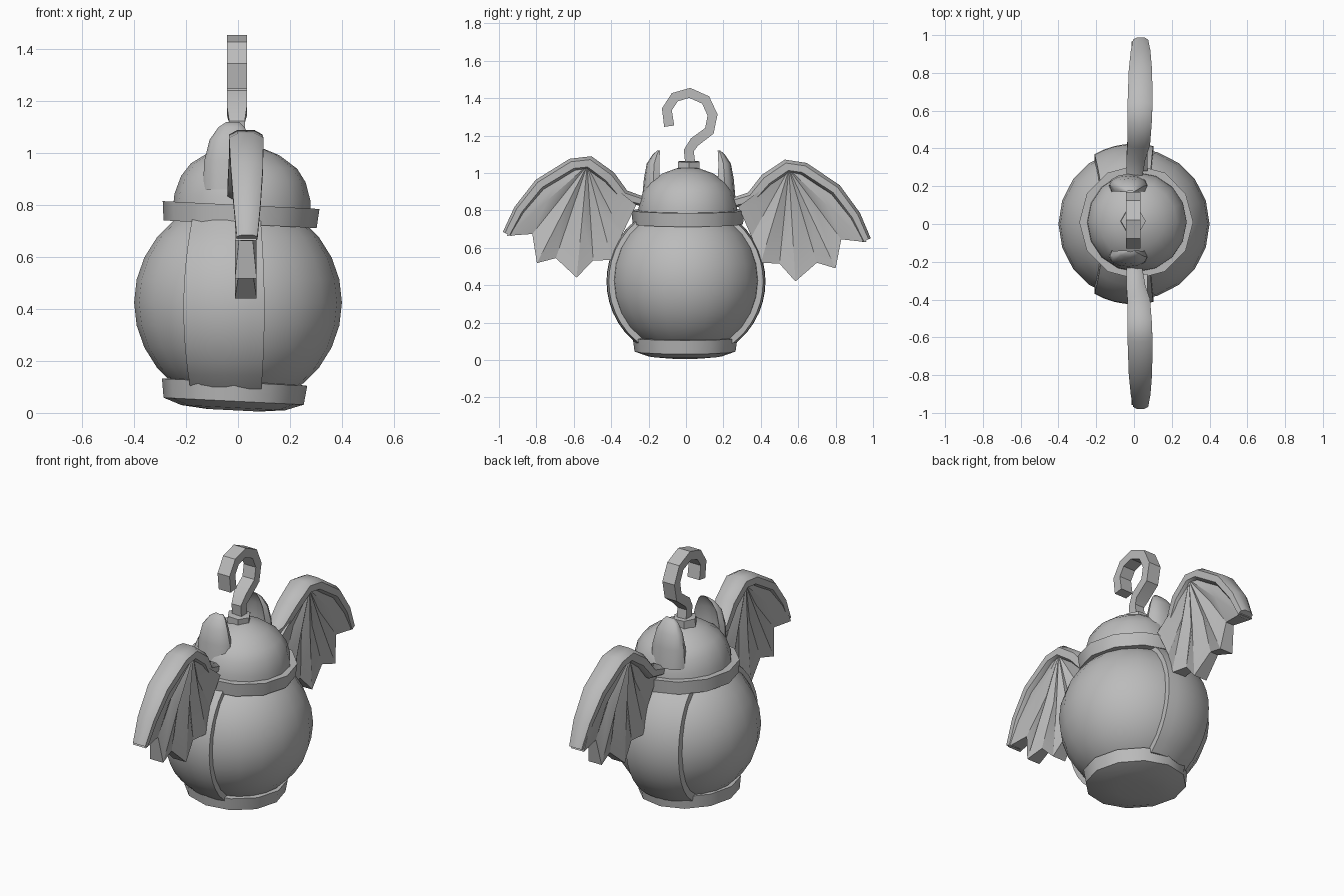
import bpy
import bmesh
from math import cos, sin, pi, sqrt, radians
from mathutils import Vector, Matrix

default = bpy.data.objects.get("Cube")
if default:
    bpy.data.objects.remove(default)

GREY = (0.5, 0.5, 0.5, 1)
grey = bpy.data.materials.new("plain grey")
grey.use_nodes = True
grey.diffuse_color = GREY
grey.node_tree.nodes["Principled BSDF"].inputs["Base Color"].default_value = GREY

TILT = Matrix.Rotation(0.05, 4, "Y")


def finish(name, bm, angle=35):
    bmesh.ops.remove_doubles(bm, verts=bm.verts, dist=0.0005)
    bmesh.ops.recalc_face_normals(bm, faces=bm.faces)
    mesh = bpy.data.meshes.new(name)
    bm.to_mesh(mesh)
    bm.free()
    mesh.materials.append(grey)
    obj = bpy.data.objects.new(name, mesh)
    bpy.context.collection.objects.link(obj)
    bpy.ops.object.select_all(action="DESELECT")
    obj.select_set(True)
    bpy.context.view_layer.objects.active = obj
    bpy.ops.object.shade_smooth_by_angle(angle=radians(angle))
    return obj


def loft(name, rings, angle=35):
    """Join closed rings of points and cap both ends."""
    bm = bmesh.new()
    loops = [[bm.verts.new(p) for p in ring] for ring in rings]
    n = len(loops[0])
    for a, b in zip(loops, loops[1:]):
        for i in range(n):
            j = (i + 1) % n
            bm.faces.new((a[i], a[j], b[j], b[i]))
    bm.faces.new(loops[0])
    bm.faces.new(loops[-1])
    return finish(name, bm, angle)


def lathe(name, profile, centre, sides, angle=35):
    """Turn (radius, height) points about a slightly tilted axis."""
    rings = []
    for r, z in profile:
        ring = [Vector((r * cos(2 * pi * i / sides), r * sin(2 * pi * i / sides), z))
                for i in range(sides)]
        rings.append([TILT @ p + Vector(centre) for p in ring])
    return loft(name, rings, angle)


def sweep(name, path, section, place, angle=35):
    """Sweep a section along (y, z, half width, half depth, x) points."""
    rings = []
    for i, (y, z, w, d, x) in enumerate(path):
        a, b = path[max(i - 1, 0)], path[min(i + 1, len(path) - 1)]
        t = Vector((b[0] - a[0], b[1] - a[1])).normalized()
        rings.append([place(x + d * u, y - t.y * w * v, z + t.x * w * v) for u, v in section])
    return loft(name, rings, angle)


def stay(x, y, z):
    return Vector((x, y, z))


# Round body
bm = bmesh.new()
bmesh.ops.create_uvsphere(bm, u_segments=20, v_segments=14, radius=0.4,
                          matrix=Matrix.Translation((0, 0, 0.425)))
finish("body", bm)

# Base foot, lid rim, dome and hook socket
lathe("base_foot", [(0.1, -0.07), (0.2, -0.06), (0.27, -0.035), (0.28, 0.038), (0.2, 0.045)],
      (-0.015, -0.005, 0.08), 12)
lathe("lid_rim", [(0.22, -0.037), (0.295, -0.037), (0.302, 0.037), (0.25, 0.037)],
      (0.01, 0.01, 0.763), 12)
lathe("lid_dome", [(0.265, -0.02), (0.262, 0.04), (0.24, 0.11), (0.205, 0.16), (0.135, 0.208),
                   (0.06, 0.235), (0.01, 0.24)], (0.015, 0.01, 0.79), 16, 45)
lathe("hook_socket", [(0.066, -0.04), (0.066, 0.03), (0.05, 0.033)], (-0.005, 0.015, 1.03), 6)

# Hanging hook
square = [(-1, -1), (1, -1), (1, 1), (-1, 1)]
hook = [(0.025, 1.03), (0.015, 1.12), (0.045, 1.165), (0.125, 1.225), (0.142, 1.31),
        (0.105, 1.39), (0.02, 1.428), (-0.06, 1.405), (-0.102, 1.34), (-0.09, 1.25)]
sweep("hook", [(y, z, 0.027, 0.03 if z < 1.15 else 0.039, -0.004) for y, z in hook],
      square, stay, 25)


# Side straps hugging the body
def strap(name, side):
    bm = bmesh.new()
    rows, cols = 12, 6
    inner, outer = [], []
    for radius, grid in ((0.385, inner), (0.425, outer)):
        for r in range(rows + 1):
            z = 0.09 + 0.66 * r / rows
            bulge = 1 - ((z - 0.4) / 0.4) ** 2
            left, right = -0.165 - 0.045 * bulge, 0.082 + 0.02 * bulge
            row = []
            for c in range(cols + 1):
                x = left + (right - left) * c / cols
                y = sqrt(max(radius ** 2 - x * x - (z - 0.42) ** 2, 0.01))
                row.append(bm.verts.new((x, side * y, z)))
            grid.append(row)
    for grid in (inner, outer):
        for a, b in zip(grid, grid[1:]):
            for c in range(cols):
                bm.faces.new((a[c], a[c + 1], b[c + 1], b[c]))
    for c in (0, cols):
        for r in range(rows):
            bm.faces.new((inner[r][c], inner[r + 1][c], outer[r + 1][c], outer[r][c]))
    for r in (0, rows):
        for c in range(cols):
            bm.faces.new((inner[r][c], inner[r][c + 1], outer[r][c + 1], outer[r][c]))
    finish(name, bm)


# Cupped ears, hollow on the side facing the hook
def ear(name, side):
    rings = []
    for x, y, z, rx, ry in [(-0.03, 0.19, 0.86, 0.105, 0.06), (-0.03, 0.19, 0.97, 0.1, 0.05),
                            (-0.03, 0.185, 1.05, 0.08, 0.04), (-0.025, 0.17, 1.1, 0.05, 0.022),
                            (-0.02, 0.16, 1.12, 0.025, 0.008)]:
        ring = []
        for i in range(12):
            a = 2 * pi * i / 12
            s = sin(a)
            dy = ry * s if s > 0 else ry * (-1 + 1.3 * s * s) * (abs(cos(a)) < 0.95)
            ring.append((x + rx * cos(a), 0.015 + side * (y + dy), z))
        rings.append(ring)
    loft(name, rings, 45)


# Wings: a bowed arm and a pleated membrane fanned out from the wrist
WRIST = (0.55, 1.02)
ARM = [(0.23, 0.835, 0.025, 0.04, 0.0), (0.35, 0.865, 0.035, 0.05, 0.01),
       (0.43, 0.96, 0.038, 0.06, 0.025), (0.54, 1.035, 0.038, 0.064, 0.03),
       (0.63, 1.022, 0.035, 0.066, 0.032), (0.8, 0.91, 0.033, 0.062, 0.034),
       (0.905, 0.77, 0.03, 0.052, 0.035), (0.965, 0.64, 0.025, 0.04, 0.035)]
RIDGE, VALLEY = 0.042, 0.014
EDGE = [(0.63, 1.02, RIDGE), (0.8, 0.91, RIDGE), (0.905, 0.77, RIDGE), (0.965, 0.63, RIDGE),
        (0.83, 0.645, VALLEY), (0.8, 0.49, RIDGE), (0.7, 0.52, VALLEY), (0.585, 0.42, RIDGE),
        (0.5, 0.515, VALLEY), (0.4, 0.52, RIDGE), (0.35, 0.66, VALLEY), (0.28, 0.82, RIDGE)]
octagon = [(-1, -0.6), (-0.6, -1), (0.6, -1), (1, -0.6), (1, 0.5), (0.5, 1), (-0.5, 1), (-1, 0.5)]


def wing(name, side):
    turn = Matrix.Rotation(radians(-2 if side < 0 else 0), 4, "X")
    pivot = Vector((0, 0, 0.42))

    def place(x, y, z):
        return turn @ (Vector((x, side * y, z)) - pivot) + pivot

    sweep(name + "_arm", ARM, octagon, place, 40)
    bm = bmesh.new()
    rims = []
    for face in (-1, 1):
        hub = bm.verts.new(place(0.03 + face * 0.05, *WRIST))
        rings = []
        for s in (0.5, 1):
            ring = []
            for y, z, h in EDGE:
                # pleats deepen halfway out and open up again at the rim
                depth = h if h == RIDGE else (h if s < 1 else h + 0.012)
                ring.append(bm.verts.new(place(0.03 + face * depth,
                                               WRIST[0] + (y - WRIST[0]) * s,
                                               WRIST[1] + (z - WRIST[1]) * s)))
            rings.append(ring)
        near, far = rings
        for i in range(len(EDGE) - 1):
            bm.faces.new((hub, near[i], near[i + 1]))
            bm.faces.new((near[i], far[i], far[i + 1], near[i + 1]))
        rims.append([hub] + [near[0]] + far + [near[-1]])
    a, b = rims
    for i in range(len(a)):
        j = (i + 1) % len(a)
        bm.faces.new((a[i], a[j], b[j], b[i]))
    finish(name + "_membrane", bm, 20)


for label, side in (("right", -1), ("left", 1)):
    where = "front" if side < 0 else "back"
    strap(where + "_strap", side)
    ear(where + "_ear", side)
    wing(where + "_wing", side)
